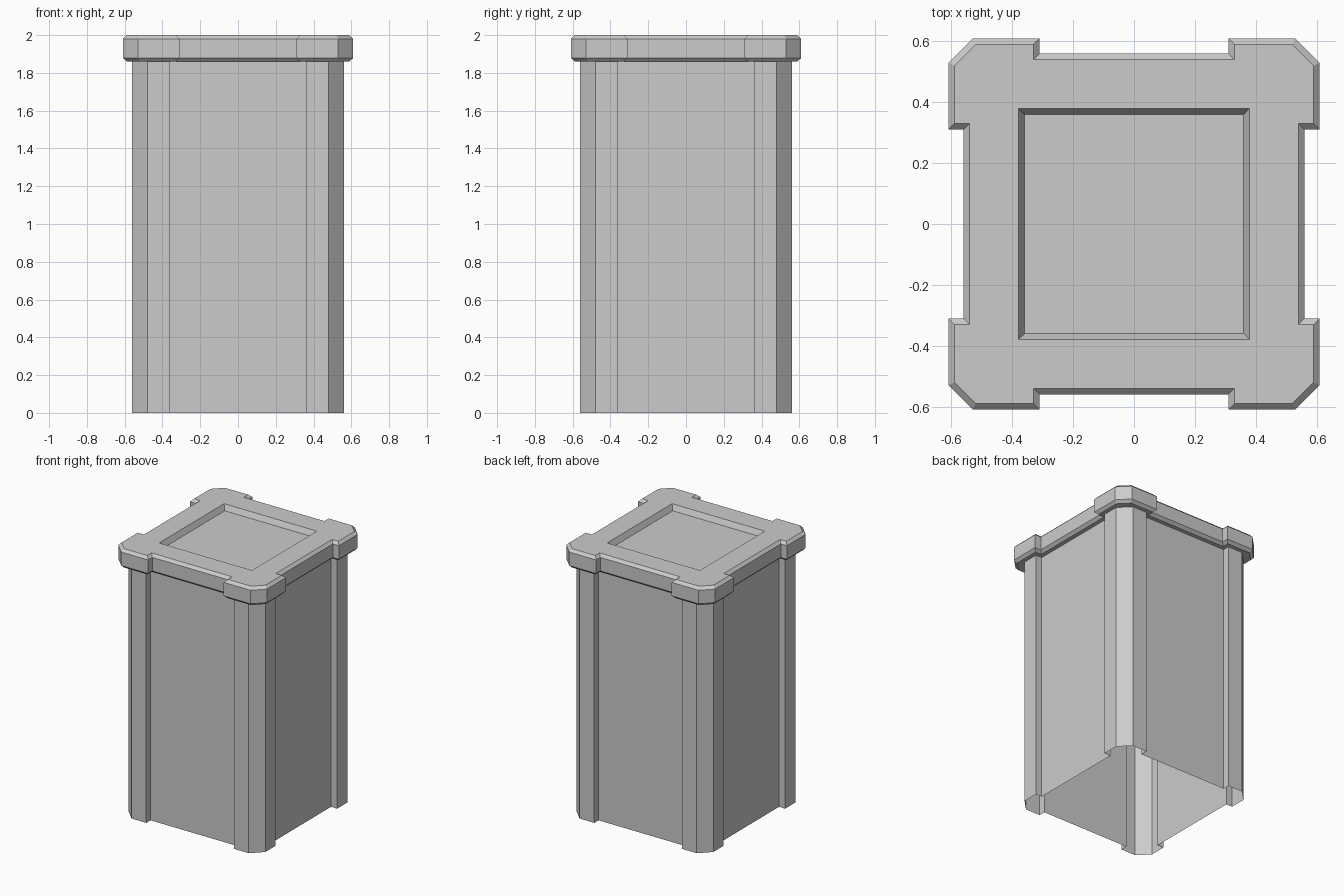
import bpy, bmesh

if "Cube" in bpy.data.objects:
    bpy.data.objects.remove(bpy.data.objects["Cube"])


def outline(out, panel, notch, cham):
    """Square with chamfered corner posts and recessed sides, counter-clockwise."""
    quarter = [(panel, notch), (out, notch), (out, cham),
               (cham, out), (notch, out), (notch, panel)]
    pts = []
    for _ in range(4):
        pts += quarter
        quarter = [(-y, x) for x, y in quarter]
    return pts


def square(h):
    return [(h, h), (-h, h), (-h, -h), (h, -h)]


def add_loop(bm, pts, z):
    return [bm.verts.new((x, y, z)) for x, y in pts]


def bridge(bm, a, b):
    n = len(a)
    for i in range(n):
        j = (i + 1) % n
        bm.faces.new((a[i], a[j], b[j], b[i]))


def loft(bm, sections):
    loops = [add_loop(bm, pts, z) for pts, z in sections]
    for a, b in zip(loops, loops[1:]):
        bridge(bm, a, b)
    return loops


def loop_edges(bm, loop):
    return [bm.edges.get((loop[i - 1], loop[i])) for i in range(len(loop))]


def finish(bm, name):
    mesh = bpy.data.meshes.new(name)
    bm.to_mesh(mesh)
    bm.free()
    obj = bpy.data.objects.new(name, mesh)
    bpy.context.collection.objects.link(obj)
    return obj


LID_Z = 1.86
body_outline = outline(0.56, 0.51, 0.36, 0.48)
lid_outline = outline(0.61, 0.56, 0.31, 0.53)
lid_inset = outline(0.59, 0.54, 0.33, 0.52)

# Body: thin walls with corner posts, open underneath
bm = bmesh.new()
loft(bm, [(body_outline, 0), (body_outline, LID_Z)])
finish(bm, "body")

# Lid: bevelled rim
bm = bmesh.new()
rim = loft(bm, [(body_outline, LID_Z), (lid_inset, LID_Z), (lid_outline, LID_Z + 0.02),
                (lid_outline, 1.98), (lid_inset, 2.0)])
# Sunken square panel in the lid
panel = loft(bm, [(square(0.38), 2.0), (square(0.36), 1.96)])
bm.faces.new(panel[-1])
# Flat top between the rim and the sunken panel
res = bmesh.ops.triangle_fill(bm, use_beauty=True,
                              edges=loop_edges(bm, rim[-1]) + loop_edges(bm, panel[0]))
top = [f for f in res["geom"] if isinstance(f, bmesh.types.BMFace)]
for f in top:
    f.normal_update()
    if f.normal.z < 0:
        f.normal_flip()
finish(bm, "lid")
